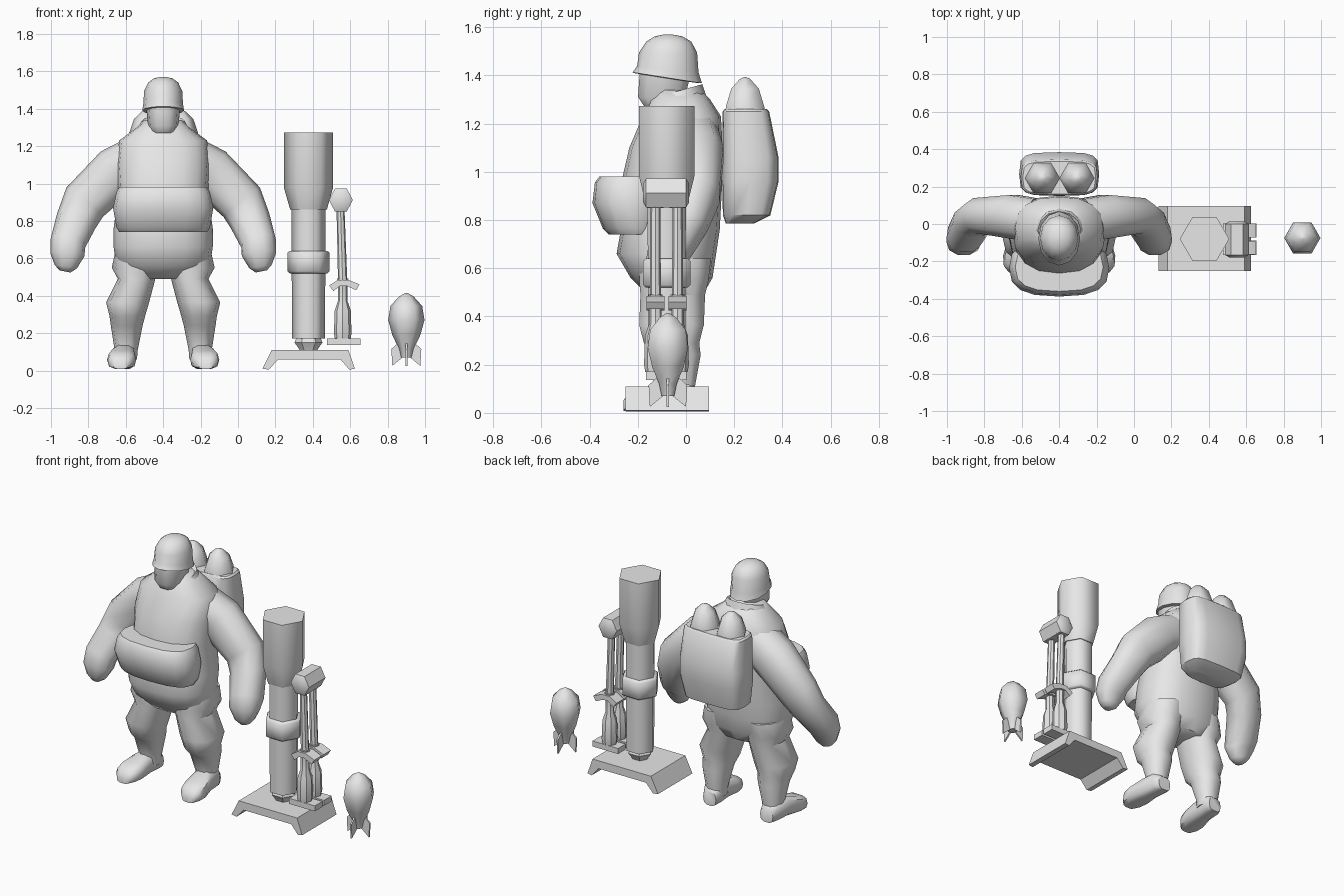
import bpy, bmesh, math
from mathutils import Vector

gray = bpy.data.materials.new("plain_gray")
gray.diffuse_color = (0.8, 0.8, 0.8, 1)


def finish(name, bm, angle=40):
    bmesh.ops.recalc_face_normals(bm, faces=bm.faces)
    me = bpy.data.meshes.new(name)
    bm.to_mesh(me)
    bm.free()
    ob = bpy.data.objects.new(name, me)
    bpy.context.collection.objects.link(ob)
    me.materials.append(gray)
    bpy.ops.object.select_all(action='DESELECT')
    ob.select_set(True)
    bpy.context.view_layer.objects.active = ob
    bpy.ops.object.shade_smooth_by_angle(angle=math.radians(angle))
    return ob


def loft(name, rings, n=12, p=2.0, axis=None, ref=(0, 1, 0), tilts=None, angle=40):
    """Skin superellipse rings (x, y, z, a, b); b runs along ref."""
    bm = bmesh.new()
    c = [Vector(r[:3]) for r in rings]
    loops = []
    for i, r in enumerate(rings):
        t = Vector(axis) if axis else c[min(i + 1, len(c) - 1)] - c[max(i - 1, 0)]
        t.normalize()
        b = Vector(ref)
        b = (b - t * b.dot(t)).normalized()
        a = b.cross(t)
        loop = []
        for k in range(n):
            u = 2 * math.pi * k / n
            cu, su = math.cos(u), math.sin(u)
            v = c[i] + a * (r[3] * math.copysign(abs(cu) ** (2 / p), cu)) \
                + b * (r[4] * math.copysign(abs(su) ** (2 / p), su))
            if tilts:
                v.z += tilts[i] * (v.y - c[i].y)
            loop.append(bm.verts.new(v))
        loops.append(loop)
    for l0, l1 in zip(loops, loops[1:]):
        for k in range(n):
            bm.faces.new((l0[k], l0[(k + 1) % n], l1[(k + 1) % n], l1[k]))
    bm.faces.new(loops[0])
    bm.faces.new(loops[-1])
    return finish(name, bm, angle)


def column(name, x, rows, **kw):
    """Upright loft from rows of (z, half width, y front, y back)."""
    rings = [(x, (y0 + y1) / 2, z, rx, (y1 - y0) / 2) for z, rx, y0, y1 in rows]
    return loft(name, rings, axis=(0, 0, 1), **kw)


def lathe(name, x, y, rows, n=6, **kw):
    return loft(name, [(x, y, z, r, r) for z, r in rows], n=n, axis=(0, 0, 1), **kw)


def prism(name, pts, y0, y1):
    """Extrude an x-z outline along y."""
    bm = bmesh.new()
    f = bm.faces.new([bm.verts.new((x, y0, z)) for x, z in pts])
    new = bmesh.ops.extrude_face_region(bm, geom=[f])['geom']
    bmesh.ops.translate(bm, vec=(0, y1 - y0, 0),
                        verts=[g for g in new if isinstance(g, bmesh.types.BMVert)])
    return finish(name, bm, 30)


CX = -0.4  # figure centre line

# Body
column("torso", CX, [
    (0.49, 0.16, -0.16, 0.07), (0.56, 0.25, -0.23, 0.11), (0.66, 0.265, -0.288, 0.125),
    (0.76, 0.265, -0.27, 0.14), (0.95, 0.24, -0.27, 0.15), (1.10, 0.25, -0.235, 0.152),
    (1.23, 0.235, -0.18, 0.145), (1.30, 0.14, -0.15, 0.10), (1.34, 0.10, -0.12, 0.06)],
    n=16, p=2.4, angle=60)
column("collar", CX, [(1.25, 0.16, -0.16, 0.10), (1.335, 0.115, -0.135, 0.068),
                      (1.32, 0.08, -0.10, 0.04)], tilts=[0.1, 0.28, 0.28])
column("belly_pouch", CX, [
    (0.74, 0.235, -0.32, -0.10), (0.765, 0.25, -0.345, -0.09), (0.87, 0.268, -0.388, -0.08),
    (0.955, 0.25, -0.378, -0.09), (0.98, 0.235, -0.36, -0.10)], n=16, p=2.7)

# Head and helmet
column("face", CX, [(1.27, 0.06, -0.175, -0.02), (1.31, 0.082, -0.203, 0.0),
                    (1.43, 0.092, -0.195, 0.03)], n=10, p=2.5)
column("helmet", CX, [
    (1.388, 0.098, -0.21, 0.05), (1.39, 0.112, -0.222, 0.066), (1.425, 0.106, -0.203, 0.052),
    (1.495, 0.102, -0.195, 0.046), (1.54, 0.08, -0.165, 0.022), (1.562, 0.05, -0.13, -0.015),
    (1.57, 0.015, -0.09, -0.06)], tilts=[-0.157, -0.157, -0.1, 0, 0, 0, 0], angle=50)

# Limbs, mirrored about the figure centre line
for s, side in ((-1, "right"), (1, "left")):
    loft(side + "_arm", [(CX + s * x, y, z, a, b) for x, y, z, a, b in (
        (0.13, 0.02, 1.13, 0.13, 0.12), (0.25, 0.04, 1.065, 0.135, 0.12),
        (0.42, 0.045, 0.90, 0.125, 0.098), (0.465, 0.01, 0.80, 0.11, 0.09),
        (0.51, -0.07, 0.68, 0.095, 0.095), (0.512, -0.095, 0.62, 0.092, 0.075),
        (0.52, -0.10, 0.555, 0.06, 0.05), (0.525, -0.10, 0.53, 0.03, 0.03))],
        n=10, p=2.3, angle=60)
    rows = ((0.64, 0.13, 0.125, -0.20, 0.11), (0.55, 0.15, 0.125, -0.20, 0.10),
            (0.49, 0.142, 0.10, -0.195, 0.085), (0.365, 0.19, 0.115, -0.20, 0.08),
            (0.29, 0.192, 0.095, -0.18, 0.06), (0.24, 0.195, 0.085, -0.13, 0.065),
            (0.11, 0.198, 0.062, -0.085, 0.04), (0.06, 0.20, 0.06, -0.085, 0.04))
    loft(side + "_leg", [(CX + s * x, (y0 + y1) / 2, z, rx, (y1 - y0) / 2)
                         for z, x, rx, y0, y1 in rows], n=10, p=2.3, axis=(0, 0, 1), angle=50)
    loft(side + "_boot", [(CX + s * x, y, h / 2 + 0.008, w, h / 2) for x, y, w, h in (
        (0.20, 0.05, 0.045, 0.09), (0.205, 0.01, 0.062, 0.125), (0.212, -0.08, 0.062, 0.13),
        (0.222, -0.17, 0.078, 0.10), (0.226, -0.225, 0.07, 0.085), (0.228, -0.26, 0.04, 0.045))],
        n=10, p=3, axis=(0, 1, 0), ref=(0, 0, 1), angle=50)

# Backpack with two spare shells
column("backpack", CX, [
    (0.785, 0.14, 0.165, 0.28), (0.82, 0.195, 0.153, 0.35), (0.96, 0.214, 0.15, 0.384),
    (1.06, 0.214, 0.15, 0.384), (1.25, 0.205, 0.152, 0.345), (1.26, 0.195, 0.16, 0.335)],
    n=16, p=4)
for x in (-0.49, -0.305):
    lathe("spare_shell", x, 0.245, [(1.20, 0.097), (1.27, 0.092), (1.345, 0.066),
                                    (1.385, 0.025), (1.393, 0.006)], angle=65)

# Launcher barrel
BX, BY = 0.377, -0.08
lathe("barrel_muzzle", BX, BY, [(0.86, 0.098), (0.98, 0.132), (1.272, 0.132)], angle=65)
lathe("barrel_tube", BX, BY, [(0.17, 0.088), (0.55, 0.09), (0.9, 0.092)], angle=65)
lathe("barrel_band", BX, BY, [(0.52, 0.10), (0.53, 0.113), (0.63, 0.113), (0.64, 0.10)], angle=65)
lathe("barrel_ball", BX, BY, [(0.09, 0.04), (0.115, 0.05), (0.15, 0.075), (0.185, 0.06)])
prism("base_plate", [(0.13, 0.01), (0.18, 0.11), (0.59, 0.11), (0.625, 0.01), (0.595, 0.005),
                     (0.548, 0.06), (0.215, 0.06), (0.165, 0.005)], -0.25, 0.095)

# Bipod
loft("bipod_head", [(0.55, y, 0.912, a, b) for y, a, b in (
    (-0.178, 0.042, 0.045), (-0.165, 0.064, 0.07), (0.0, 0.064, 0.07), (0.013, 0.042, 0.045))],
    n=6, axis=(0, 1, 0), ref=(0, 0, 1))
for y in (-0.127, -0.035):
    loft("bipod_strut", [(0.547, y, 0.90, 0.021, 0.021), (0.56, y, 0.46, 0.025, 0.023)], n=8)
    lathe("bipod_knuckle", 0.55, y, [(0.85, 0.034), (0.92, 0.034)], n=8)
    lathe("bipod_lower_leg", 0.56, y, [(0.17, 0.042), (0.20, 0.047), (0.32, 0.043),
                                       (0.37, 0.026), (0.46, 0.026), (0.492, 0.03)], n=8)
    prism("bipod_handle", [(0.487, 0.455), (0.535, 0.485), (0.59, 0.485), (0.65, 0.46),
                           (0.632, 0.43), (0.58, 0.453), (0.545, 0.453), (0.51, 0.425)],
          y - 0.037, y + 0.037)
    prism("bipod_foot", [(0.475, 0.137), (0.655, 0.137), (0.655, 0.172), (0.475, 0.172)],
          y - 0.038, y + 0.038)

# Finned shell on the ground
SX, SY = 0.9, -0.075
lathe("shell_body", SX, SY, [(0.07, 0.03), (0.12, 0.042), (0.19, 0.075), (0.27, 0.097),
                             (0.345, 0.085), (0.395, 0.04), (0.415, 0.006)], angle=65)
for k in range(4):
    fin = prism("shell_fin", [(0.02, 0.07), (0.075, 0.025), (0.08, 0.115), (0.042, 0.15),
                              (0.02, 0.14)], -0.005, 0.005)
    fin.location = (SX, SY, 0)
    fin.rotation_euler.z = k * math.pi / 2
